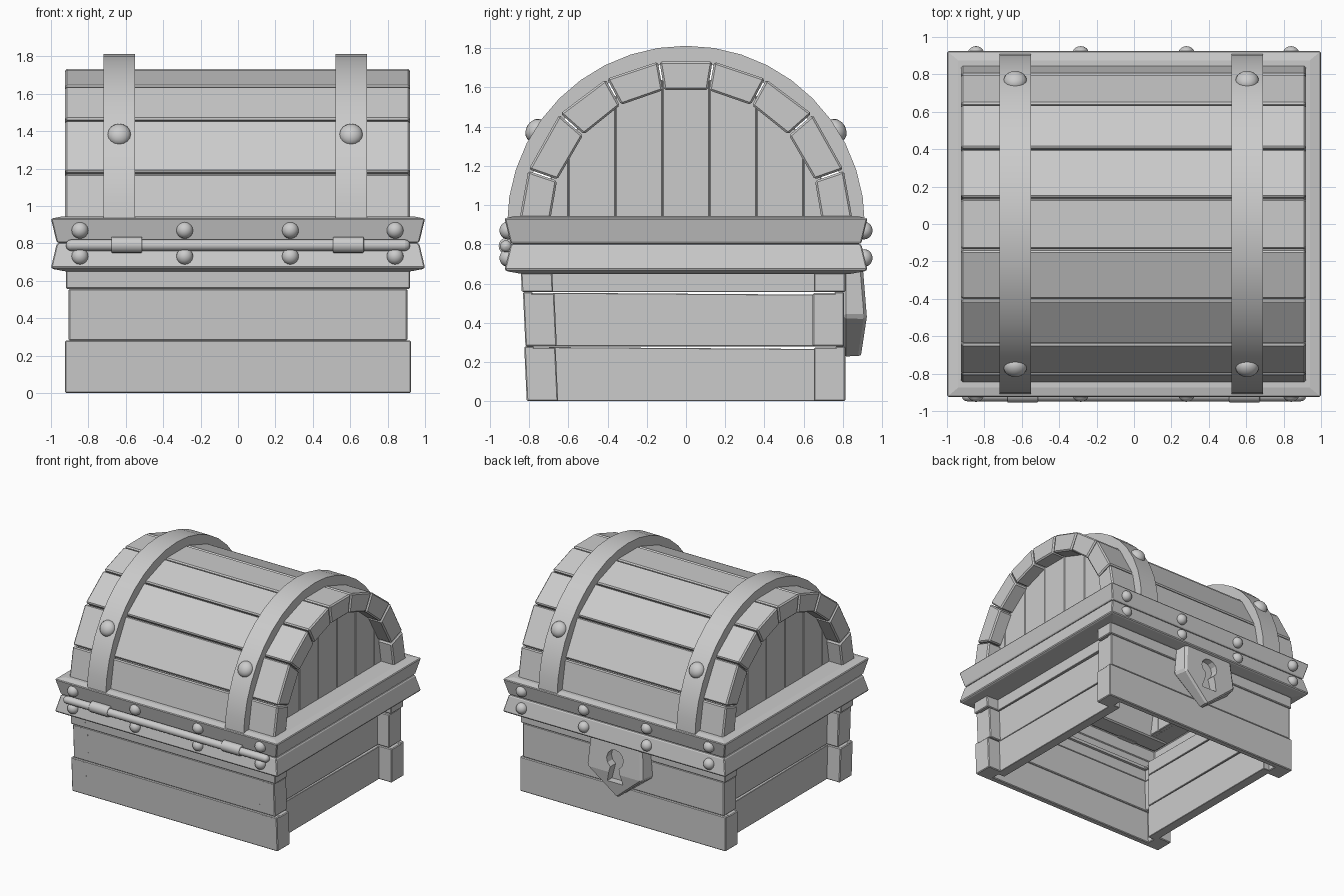
import bpy, bmesh
from math import sin, cos, radians, sqrt, pi
from mathutils import Vector

if "Cube" in bpy.data.objects:
    bpy.data.objects.remove(bpy.data.objects["Cube"])


def make(name, verts, faces, bevel=0.0):
    me = bpy.data.meshes.new(name)
    me.from_pydata(verts, [], faces)
    bm = bmesh.new()
    bm.from_mesh(me)
    bmesh.ops.recalc_face_normals(bm, faces=bm.faces)
    bm.to_mesh(me)
    bm.free()
    ob = bpy.data.objects.new(name, me)
    bpy.context.collection.objects.link(ob)
    if bevel:
        m = ob.modifiers.new("Bevel", "BEVEL")
        m.width, m.segments = bevel, 1
        m.limit_method = 'ANGLE'
    return ob


def prism(name, pts, a, b, axis='x', bevel=0.0):
    """Extrude a 2D outline from a to b along the x or y axis."""
    n = len(pts)
    put = (lambda t, p: (t, p[0], p[1])) if axis == 'x' else (lambda t, p: (p[0], t, p[1]))
    verts = [put(t, p) for t in (a, b) for p in pts]
    faces = [list(range(n)), list(range(n, 2 * n))]
    faces += [[i, (i + 1) % n, n + (i + 1) % n, n + i] for i in range(n)]
    return make(name, verts, faces, bevel)


def frame(name, section, bevel):
    """Rectangular frame swept from (half x, half y, z) section points."""
    verts = [(sx * hx, sy * hy, z) for hx, hy, z in section
             for sx, sy in ((-1, -1), (1, -1), (1, 1), (-1, 1))]
    n = len(section)
    faces = [[i * 4 + k, i * 4 + (k + 1) % 4, (i + 1) % n * 4 + (k + 1) % 4, (i + 1) % n * 4 + k]
             for i in range(n) for k in range(4)]
    return make(name, verts, faces, bevel)


def stud(name, loc, r, depth, normal):
    bpy.ops.mesh.primitive_uv_sphere_add(segments=16, ring_count=10, radius=1, location=loc)
    ob = bpy.context.object
    ob.name = name
    ob.scale = (r, r, depth)
    ob.rotation_euler = Vector(normal).to_track_quat('Z', 'Y').to_euler()
    bpy.ops.object.shade_smooth()


def rod(name, x, length, r, y, z, rounding):
    bpy.ops.mesh.primitive_cylinder_add(vertices=16, radius=r, depth=length,
                                        location=(x, y, z), rotation=(0, pi / 2, 0))
    ob = bpy.context.object
    ob.name = name
    bpy.ops.object.shade_smooth_by_angle()
    m = ob.modifiers.new("Bevel", "BEVEL")
    m.width, m.segments, m.limit_method = r * rounding, 3, 'ANGLE'
    m.angle_limit = radians(60)


# Body: three courses of boards, front and back ones wrapping the corners
courses = [(0.0, 0.28, 0.925, 0.0), (0.28, 0.557, 0.905, 0.006), (0.557, 0.68, 0.92, 0.0)]
for i, (z0, z1, hx, inset) in enumerate(courses):
    for side, s in (("front", -1), ("back", 1)):
        lean = 0.045 if s < 0 else 0.0
        yo = [0.812 - inset + lean * z for z in (z0, z1)]

        def section(t, gap=0.0):
            return [(s * yo[0], z0), (s * yo[1], z1 - gap),
                    (s * (yo[1] - t), z1 - gap), (s * (yo[0] - t), z0)]
        prism(f"{side}_board_{i}", section(0.05), -hx, hx, 'x', 0.006)
        for e in (-1, 1):
            prism(f"{side}_corner_{i}", section(0.16, 0.006), e * (hx - 0.14), e * hx, 'x', 0.006)
    for e in (-1, 1):
        top = z1 - 0.008
        prism(f"side_board_{i}", [(-0.70, z0), (0.70, z0), (0.70, top - 0.006), (-0.70, top + 0.004)],
              e * 0.73, e * (0.81 - inset), 'x', 0.003)

# Rim bands of lid and body, meeting at the lid opening
frame("upper_rim", [(0.97, 0.895, 0.808), (1.0, 0.925, 0.932), (0.94, 0.875, 0.944), (0.78, 0.72, 0.944),
                    (0.78, 0.72, 0.92), (0.93, 0.86, 0.91), (0.93, 0.86, 0.802), (0.96, 0.885, 0.802)], 0.008)
frame("lower_rim", [(0.97, 0.895, 0.796), (1.0, 0.925, 0.67), (0.985, 0.91, 0.662), (0.91, 0.83, 0.648),
                    (0.76, 0.77, 0.655), (0.76, 0.77, 0.68), (0.93, 0.86, 0.69), (0.93, 0.86, 0.802),
                    (0.96, 0.885, 0.802)], 0.008)

# Lid: nine staves round the arch, boundaries as (angle from top, outer radius)
CZ = 0.90
half = [(9.5, 0.843), (28.7, 0.846), (48.8, 0.855), (70.9, 0.85), (90, 0.853)]
bounds = [(-a, r) for a, r in reversed(half)] + half
for i, (lo, hi) in enumerate(zip(bounds, bounds[1:])):
    gap = 0.3
    corners = [(lo[1], lo[0] + gap), (hi[1], hi[0] - gap), (0.695, hi[0] - gap), (0.695, lo[0] + gap)]
    pts = [(r * sin(radians(a)), CZ + r * cos(radians(a))) for r, a in corners]
    prism(f"lid_stave_{i}", pts, -0.925, 0.92, 'x', 0.01)

# Lid ends: recessed upright planks
for e in (-1, 1):
    for k in range(-3, 4):
        y0, y1 = max(k * 0.24 - 0.12, -0.74), min(k * 0.24 + 0.12, 0.74)
        tops = [CZ + sqrt(0.75 ** 2 - y * y) for y in (y1, y0)]
        prism(f"lid_end_plank_{k + 3}", [(y0, 0.92), (y1, 0.92), (y1, tops[0]), (y0, tops[1])],
              e * 0.75, e * 0.805, 'x', 0.005)

# Metal straps over the lid, with studs
for cx in (-0.635, 0.605):
    arc = [radians(180 * i / 20) for i in range(21)]
    n = len(arc)
    verts = [(cx + dx, r * cos(a), CZ + r * sin(a)) for a in arc
             for dx, r in ((-0.084, 0.912), (0.084, 0.912), (0.084, 0.825), (-0.084, 0.825))]
    faces = [[i * 4 + k, i * 4 + (k + 1) % 4, i * 4 + 4 + (k + 1) % 4, i * 4 + 4 + k]
             for i in range(n - 1) for k in range(4)]
    strap = make("lid_strap", verts, faces + [[0, 1, 2, 3], [n * 4 - 4 + k for k in range(4)]])
    bpy.ops.object.select_all(action='DESELECT')
    strap.select_set(True)
    bpy.context.view_layer.objects.active = strap
    bpy.ops.object.shade_smooth_by_angle()
    for s in (-1, 1):
        stud("strap_stud", (cx, s * 0.765, 1.38), 0.063, 0.05, (0, s * 0.765, 0.48))

# Rim studs
for x in (-0.845, -0.285, 0.28, 0.84):
    for z in (0.87, 0.73):
        for s in (-1, 1):
            stud("rim_stud", (x, s * 0.908, z), 0.045, 0.043, (0, s, 0))

# Hinge rod and knuckles on the front
rod("hinge_rod", 0, 1.84, 0.03, -0.918, 0.79, 0.9)
for x in (-0.595, 0.59):
    rod("hinge_knuckle", x, 0.165, 0.043, -0.912, 0.792, 0.15)

# Lock plate on the back: upright face bulging at the side corners, with a keyhole
shield = [(-0.25, 0.70), (0.25, 0.70), (0.275, 0.43), (0, 0.22), (-0.275, 0.43)]
face_y = [0.90, 0.90, 0.922, 0.89, 0.922]
verts = [(x, 0.80, z) for x, z in shield]
verts += [(x * 0.9, y, z) for (x, z), y in zip(shield, face_y)]
faces = [[0, 1, 2, 3, 4], [5, 6, 7, 9], [7, 8, 9]]
faces += [[i, (i + 1) % 5, 5 + (i + 1) % 5, 5 + i] for i in range(5)]
lock = make("lock_plate", verts, faces, 0.015)
hole = [(0.075 * cos(radians(a)), 0.54 + 0.075 * sin(radians(a))) for a in range(-60, 241, 30)]
cutter = prism("keyhole_cutter", hole + [(-0.07, 0.35), (0.07, 0.35)], 0.85, 1.0, 'y')
cutter.hide_render = True
cutter.hide_viewport = True
cut = lock.modifiers.new("Keyhole", "BOOLEAN")
cut.operation, cut.solver, cut.object = 'DIFFERENCE', 'EXACT', cutter
